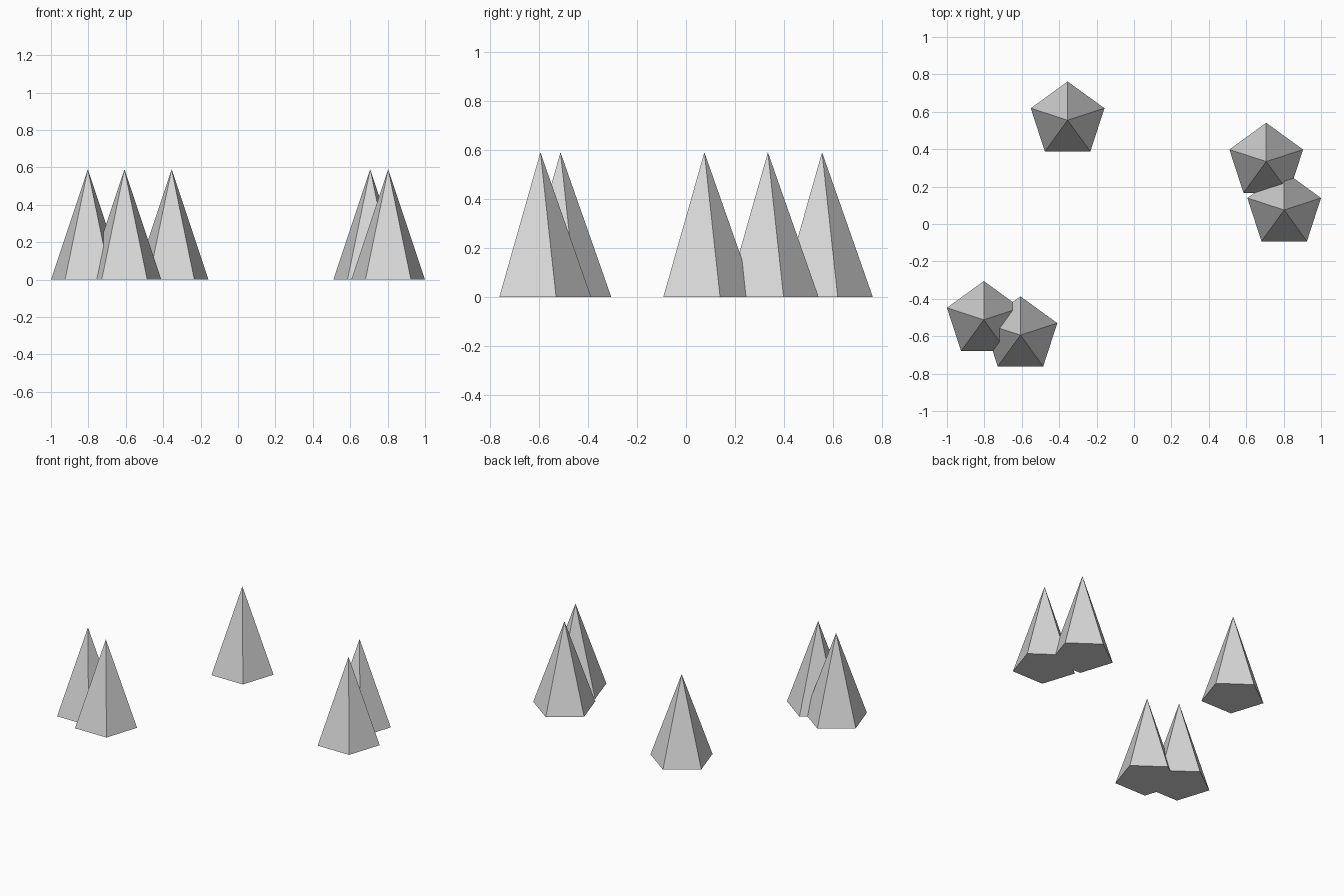
import bpy

cube = bpy.data.objects.get("Cube")
if cube:
    bpy.data.objects.remove(cube, do_unlink=True)

RADIUS, HEIGHT = 0.207, 0.59

# Plain grey shared by every spike
grey = bpy.data.materials.new("light_grey")
grey.use_nodes = True
colour = (0.69, 0.69, 0.69, 1.0)
grey.diffuse_color = colour
grey.node_tree.nodes["Principled BSDF"].inputs["Base Color"].default_value = colour


def add_spike(name, x, y):
    """Five-sided flat-shaded cone with one corner pointing to the back."""
    bpy.ops.mesh.primitive_cone_add(
        vertices=5, radius1=RADIUS, radius2=0, depth=HEIGHT,
        end_fill_type='NGON', location=(x, y, HEIGHT / 2))
    spike = bpy.context.object
    spike.name = name
    spike.data.materials.append(grey)


# Two overlapping pairs and one lone spike
spikes = {
    "front_right_outer_spike": (-0.803, -0.512),
    "front_right_inner_spike": (-0.607, -0.594),
    "back_spike": (-0.355, 0.555),
    "left_rear_spike": (0.707, 0.334),
    "left_front_spike": (0.803, 0.075),
}
for name, (x, y) in spikes.items():
    add_spike(name, x, y)
